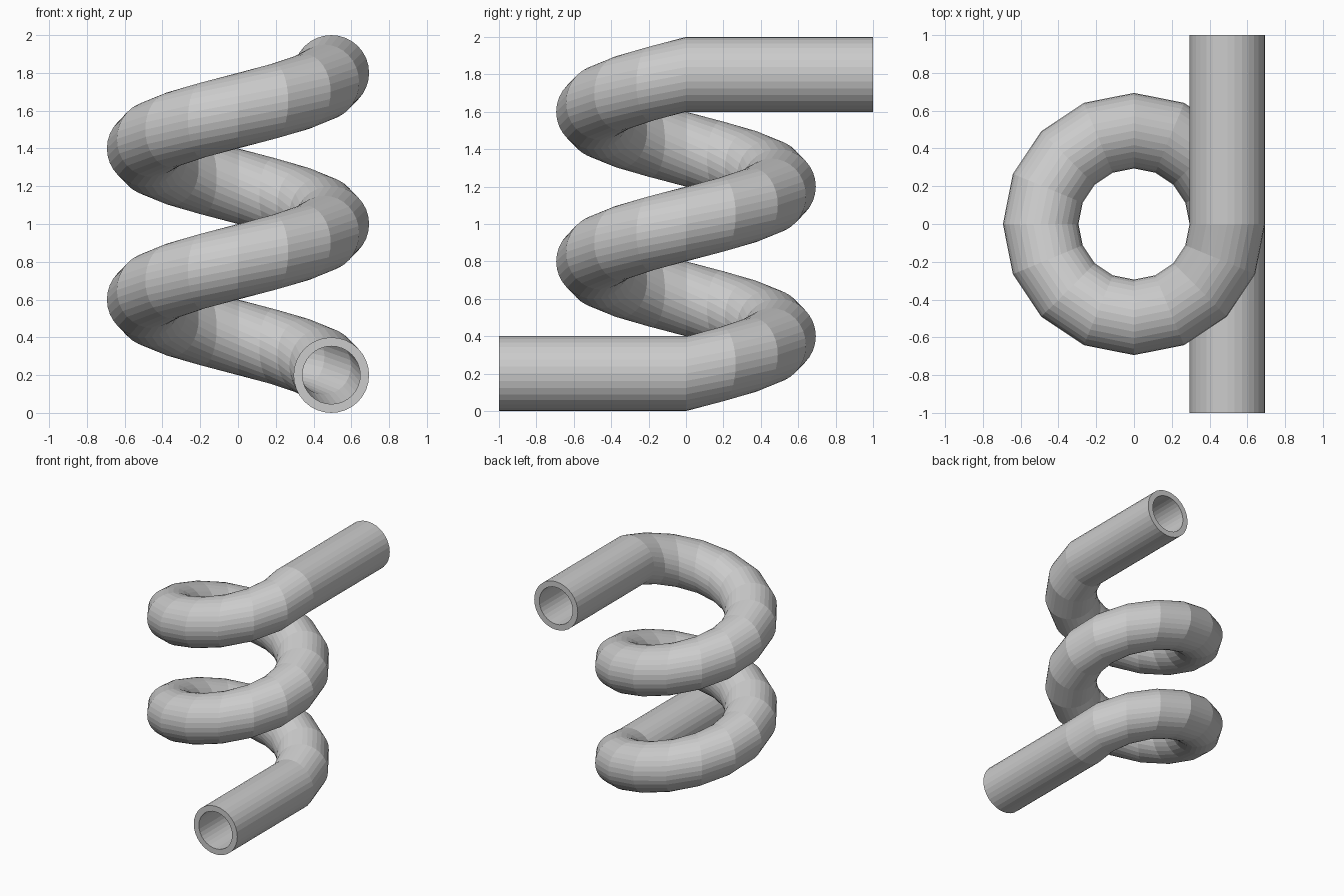
import bpy, bmesh
from math import sin, cos, pi

if "Cube" in bpy.data.objects:
    bpy.data.objects.remove(bpy.data.objects["Cube"])

COIL_R = 0.494      # coil centre-line radius
OUTER, INNER = 0.2, 0.153
SIDES, STEPS, TURNS = 32, 16, 2
Z0, PITCH = 0.2, 0.8

# stations along the pipe: (turn angle, y shift, centre height)
n = STEPS * TURNS
stations = [(0, -1, Z0)]
stations += [(2 * pi * i / STEPS, 0, Z0 + PITCH * i / STEPS) for i in range(n + 1)]
stations += [(0, 1, Z0 + PITCH * TURNS)]

bm = bmesh.new()


def ring(station, radius):
    """Upright circle lying in the radial plane of the coil."""
    a, shift, z = station
    verts = []
    for k in range(SIDES):
        t = 2 * pi * k / SIDES
        d = COIL_R + radius * cos(t)
        verts.append(bm.verts.new((d * cos(a), d * sin(a) + shift, z + radius * sin(t))))
    return verts


def bridge(r1, r2):
    for k in range(SIDES):
        j = (k + 1) % SIDES
        bm.faces.new((r1[k], r1[j], r2[j], r2[k]))


# outer and inner walls
outer = [ring(s, OUTER) for s in stations]
inner = [ring(s, INNER) for s in stations]
for wall in (outer, inner):
    for r1, r2 in zip(wall, wall[1:]):
        bridge(r1, r2)

# annular rims at the open ends
bridge(outer[0], inner[0])
bridge(outer[-1], inner[-1])
bmesh.ops.recalc_face_normals(bm, faces=bm.faces[:])

mesh = bpy.data.meshes.new("coiled_pipe")
bm.to_mesh(mesh)
bm.free()
pipe = bpy.data.objects.new("coiled_pipe", mesh)
bpy.context.collection.objects.link(pipe)
